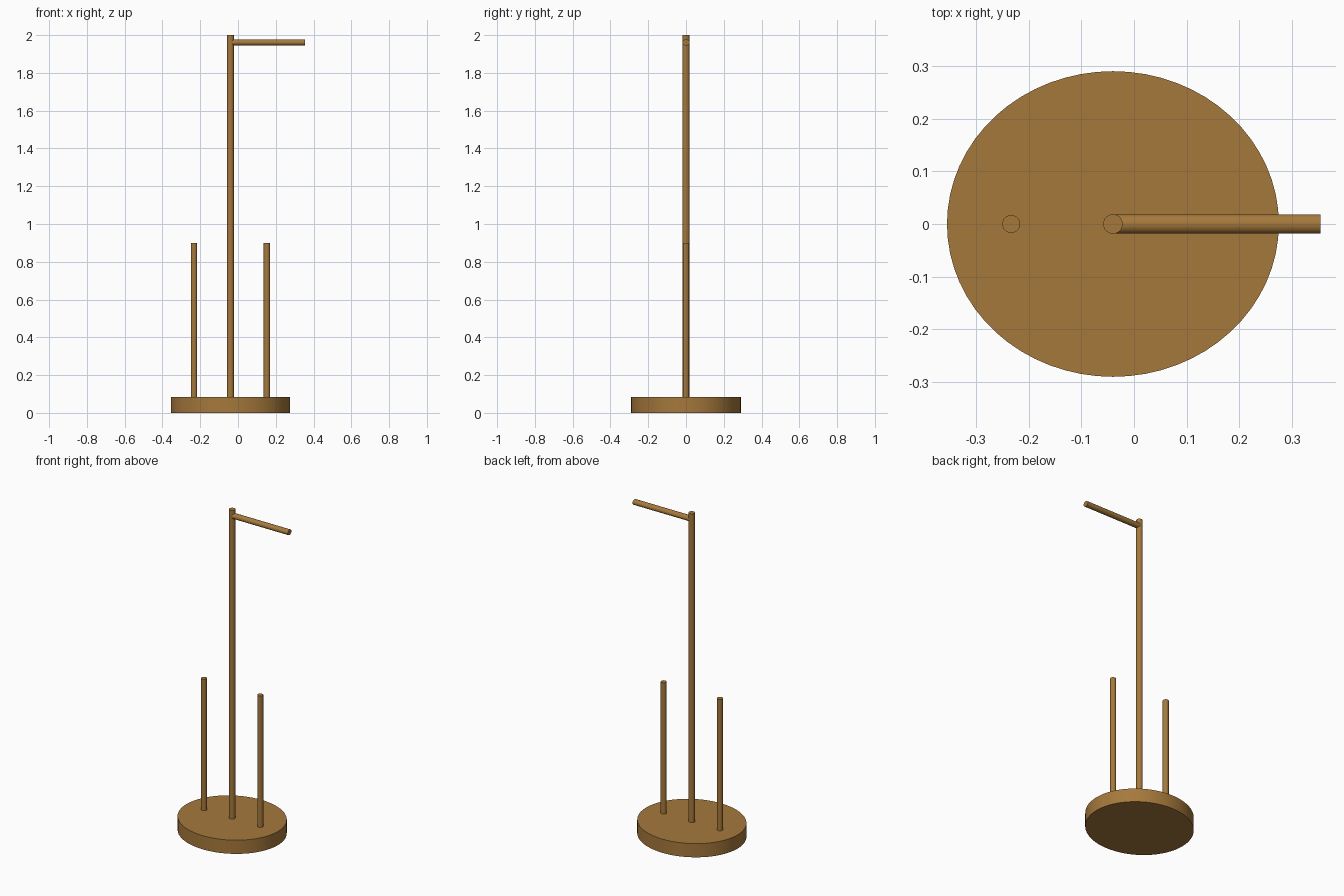
import bpy
import math

cube = bpy.data.objects.get("Cube")
if cube:
    bpy.data.objects.remove(cube, do_unlink=True)

# Single warm wood colour
wood = bpy.data.materials.new("warm_wood")
wood.use_nodes = True
COLOUR = (0.38, 0.19, 0.045, 1)
wood.diffuse_color = COLOUR
wood.node_tree.nodes["Principled BSDF"].inputs["Base Color"].default_value = COLOUR

CENTRE_X = -0.04
BASE_TOP = 0.085


def cylinder(name, centre, radii, length, sides, rotation=(0, 0, 0)):
    """Elliptical cylinder, smooth around its side with sharp rims."""
    bpy.ops.mesh.primitive_cylinder_add(
        vertices=sides, radius=1, depth=1, location=centre, rotation=rotation)
    obj = bpy.context.object
    obj.name = name
    obj.scale = (radii[0], radii[1], length)
    bpy.ops.object.transform_apply(location=False, rotation=True, scale=True)
    obj.data.materials.append(wood)
    bpy.ops.object.shade_smooth_by_angle(angle=math.radians(30))
    return obj


def upright(name, x, radius, bottom, top):
    return cylinder(name, (x, 0, (bottom + top) / 2), (radius, radius),
                    top - bottom, 32)


# Slightly oval base disc
cylinder("base", (CENTRE_X, 0, BASE_TOP / 2), (0.315, 0.29), BASE_TOP, 64)

# Tall central post, sunk a little into the base
upright("centre_post", CENTRE_X, 0.0185, BASE_TOP - 0.02, 2.0)

# Short rods on either side of the post
for side, label in ((-1, "right"), (1, "left")):
    upright(label + "_rod", CENTRE_X + side * 0.193, 0.017, BASE_TOP - 0.02, 0.9)

# Horizontal arm near the top of the post
ARM_START, ARM_END = CENTRE_X, 0.354
cylinder("arm", ((ARM_START + ARM_END) / 2, 0, 1.961), (0.0165, 0.0185),
         ARM_END - ARM_START, 32, (0, math.pi / 2, 0))
